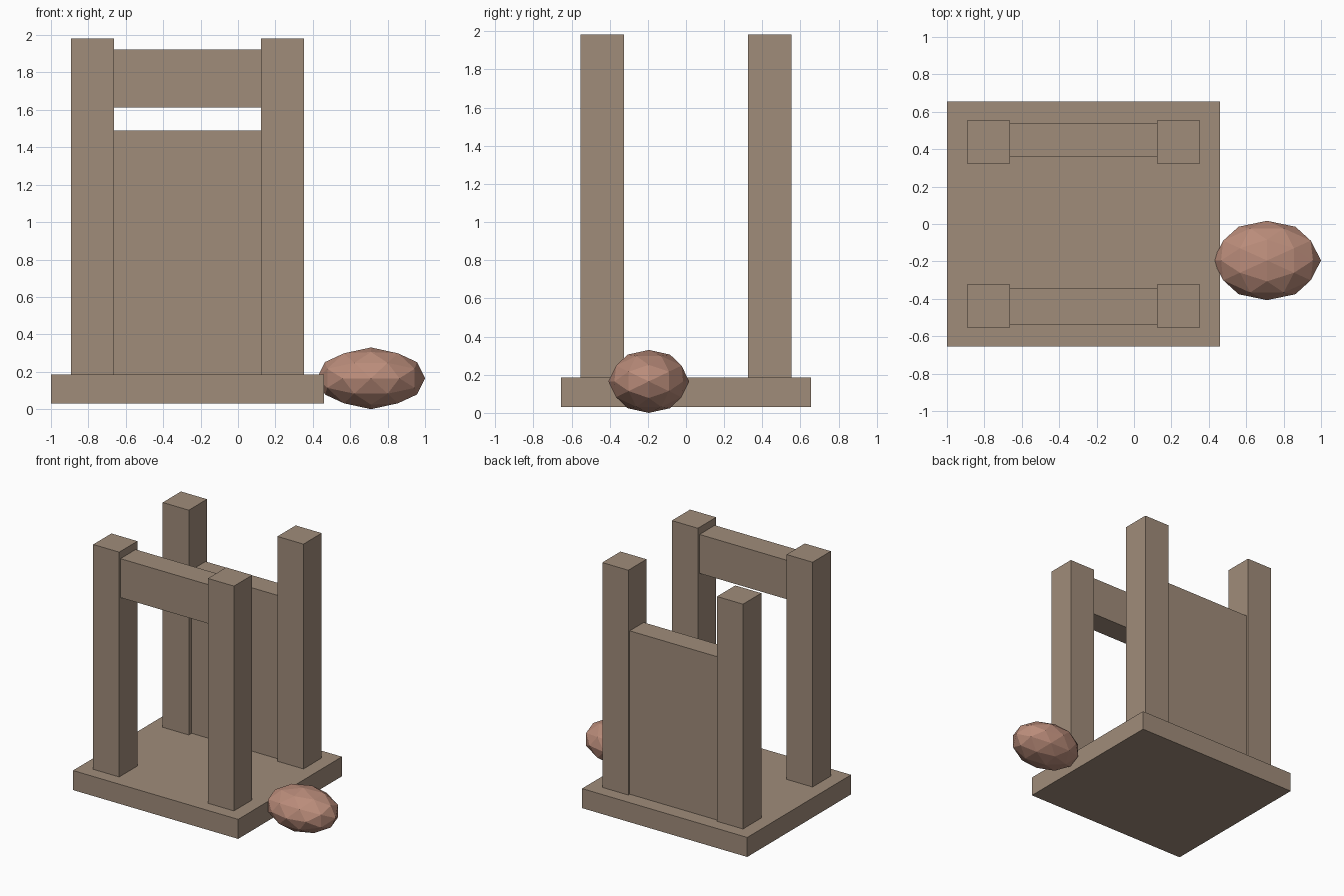
import bpy, bmesh
from mathutils import Vector

if "Cube" in bpy.data.objects:
    bpy.data.objects.remove(bpy.data.objects["Cube"])


def material(name, rgb):
    """Flat colour from sRGB bytes, stored as linear."""
    def lin(c):
        c /= 255
        return c / 12.92 if c <= 0.04045 else ((c + 0.055) / 1.055) ** 2.4
    m = bpy.data.materials.new(name)
    m.diffuse_color = (*[lin(c) for c in rgb], 1)
    m.use_nodes = True
    m.node_tree.nodes["Principled BSDF"].inputs["Base Color"].default_value = m.diffuse_color
    return m


wood = material("taupe_wood", (160, 140, 122))
clay = material("reddish_stone", (186, 140, 122))


def finish(bm, name, mat):
    bmesh.ops.recalc_face_normals(bm, faces=bm.faces)
    me = bpy.data.meshes.new(name)
    bm.to_mesh(me)
    bm.free()
    me.materials.append(mat)
    ob = bpy.data.objects.new(name, me)
    bpy.context.collection.objects.link(ob)
    return ob


def box(name, x, y, z):
    """Box between (min, max) pairs on each axis."""
    bm = bmesh.new()
    bmesh.ops.create_cube(bm, size=1)
    for v in bm.verts:
        v.co = Vector([(a + b) / 2 + c * (b - a) for (a, b), c in zip((x, y, z), v.co)])
    return finish(bm, name, wood)


# Base slab
box("base", (-1, 0.46), (-0.655, 0.655), (0.03, 0.186))

# Four corner posts
for side, x in (("left", (-0.892, -0.662)), ("right", (0.122, 0.352))):
    for end, y in (("front", (-0.554, -0.324)), ("back", (0.324, 0.554))):
        box(f"{end}_{side}_post", x, y, (0.186, 1.982))

# Front lintel and back panel between the posts
box("front_lintel", (-0.662, 0.122), (-0.538, -0.346), (1.613, 1.924))
box("back_panel", (-0.662, 0.122), (0.36, 0.536), (0.186, 1.491))

# Faceted stone: icosahedron split once, rounded, then stretched
bm = bmesh.new()
phi = (1 + 5 ** 0.5) / 2
for s in (-1, 1):
    for t in (-phi, phi):
        for co in ((t, 0, s), (s, t, 0), (0, s, t)):
            bm.verts.new(co)
bmesh.ops.convex_hull(bm, input=bm.verts)
bmesh.ops.subdivide_edges(bm, edges=bm.edges[:], cuts=1, use_grid_fill=True)
for v in bm.verts:
    n = v.co.normalized()
    v.co = Vector((0.711 + 0.289 * n.x, -0.195 + 0.212 * n.y, 0.165 + 0.165 * n.z))
finish(bm, "stone", clay)
